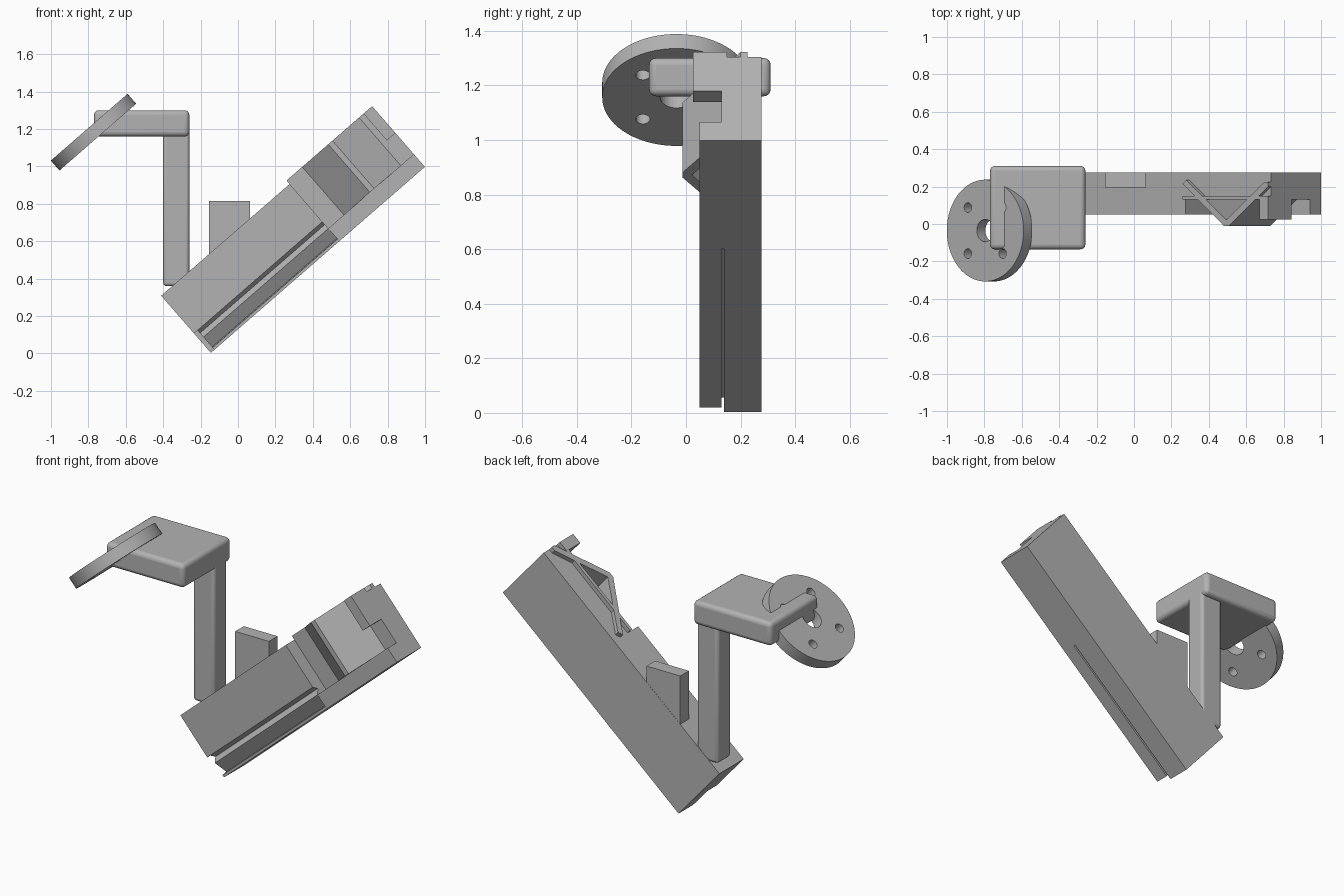
import bpy, bmesh
from math import radians, cos, sin, pi
from mathutils import Matrix

cube = bpy.data.objects.get("Cube")
if cube:
    bpy.data.objects.remove(cube, do_unlink=True)

grey = bpy.data.materials.new("plain_grey")
grey.use_nodes = True
grey.diffuse_color = (0.45, 0.45, 0.45, 1)
grey.node_tree.nodes["Principled BSDF"].inputs["Base Color"].default_value = (0.45, 0.45, 0.45, 1)

TILT = radians(41)
# Tilted frame: x runs along the body, z is across it
FRAME = Matrix.Translation((-0.145, 0, 0.003)) @ Matrix.Rotation(-TILT, 4, "Y")
WORLD = Matrix.Identity(4)


def finish(name, bm, frame):
    bmesh.ops.recalc_face_normals(bm, faces=bm.faces)
    mesh = bpy.data.meshes.new(name)
    bm.to_mesh(mesh)
    bm.free()
    mesh.materials.append(grey)
    obj = bpy.data.objects.new(name, mesh)
    obj.matrix_world = frame
    bpy.context.collection.objects.link(obj)
    return obj


def extrude(name, points, offset, frame=FRAME):
    """Extrude a closed outline of 3D points by an offset."""
    bm = bmesh.new()
    face = bm.faces.new([bm.verts.new(p) for p in points])
    ext = bmesh.ops.extrude_face_region(bm, geom=[face])
    verts = [g for g in ext["geom"] if isinstance(g, bmesh.types.BMVert)]
    bmesh.ops.translate(bm, verts=verts, vec=offset)
    return finish(name, bm, frame)


def box(name, xs, ys, zs, frame=FRAME):
    (x0, x1), (y0, y1), (z0, z1) = xs, ys, zs
    base = [(x0, y0, z0), (x1, y0, z0), (x1, y1, z0), (x0, y1, z0)]
    return extrude(name, base, (0, 0, z1 - z0), frame)


def shade(obj):
    bpy.ops.object.select_all(action="DESELECT")
    obj.select_set(True)
    bpy.context.view_layer.objects.active = obj
    bpy.ops.object.shade_smooth_by_angle(angle=radians(35))


def rounded(obj, width):
    mod = obj.modifiers.new("round_edges", "BEVEL")
    mod.width = width
    mod.segments = 4
    shade(obj)


END, MID, TOP, BACK = 1.516, 0.91, 0.405, 0.276

# Main body: full-length back half and shorter front half
box("body_back", (0, END), (0.14, BACK), (0, TOP))
box("body_front", (0, MID), (0.05, 0.14), (0.138, TOP))

# Notched rail along the lower front edge
rail = [(0.14, 0.138), (0.05, 0.138), (0.08, 0.118), (0.05, 0.09), (0.09, 0.02),
        (0.05, 0.015), (0.05, 0), (0.13, 0), (0.13, 0.05), (0.14, 0.05)]
extrude("rail", [(0.025, y, v) for y, v in rail], (MID - 0.025, 0, 0))

# Head: ledge, folded plate and crossbar, standing slightly above the body
LIP = 0.43
box("head_ledge", (MID, END), (0.05, 0.14), (0, 0.09))
box("head_crossbar", (MID, END), (0.13, 0.15), (0.09, LIP))
fold = [(0.91, 0.215), (1.205, -0.012), (1.235, -0.012), (END, 0.2),
        (END, 0.225), (1.49, 0.225), (1.22, 0.022), (0.935, 0.235)]
extrude("head_folded_plate", [(u, y, 0.09) for u, y in fold], (0, 0, LIP - 0.09))
box("head_end_tab", (1.455, END), (0.025, 0.14), (0.24, LIP))

# Flat block standing on the body
slope = sin(TILT) / cos(TILT)
block = [(-0.155, 0.815), (0.065, 0.815), (0.065, 0.6), (-0.155, 0.4)]
extrude("upper_block", [(x, 0.195, z) for x, z in block], (0, 0.08, 0), WORLD)

# Upright post and the rounded top plate
rounded(box("post", (-0.4, -0.26), (0.15, 0.274), (0.36, 1.2), WORLD), 0.018)
rounded(box("top_plate", (-0.77, -0.26), (-0.135, 0.31), (1.16, 1.3), WORLD), 0.025)


# Tilted disc with a centre hole and four bolt holes
def cylinder(name, radius, depth, sides, frame):
    bm = bmesh.new()
    bmesh.ops.create_cone(bm, cap_ends=True, segments=sides, radius1=radius,
                          radius2=radius, depth=depth)
    return finish(name, bm, frame)


disc_frame = Matrix.Translation((-0.7725, -0.035, 1.183)) @ Matrix.Rotation(-TILT, 4, "Y")
disc = cylinder("disc", 0.272, 0.07, 96, disc_frame)
holes = [(0, 0, 0.06)] + [(a, b, 0.026) for a in (-0.123, 0.123) for b in (-0.123, 0.123)]
for i, (a, b, r) in enumerate(holes):
    cutter = cylinder("hole_cutter_%d" % i, r, 0.2, 32,
                      disc_frame @ Matrix.Translation((a, b, 0)))
    cutter.hide_render = True
    cutter.hide_viewport = True
    cutter.display_type = "WIRE"
    mod = disc.modifiers.new("hole", "BOOLEAN")
    mod.operation = "DIFFERENCE"
    mod.solver = "EXACT"
    mod.object = cutter
shade(disc)
